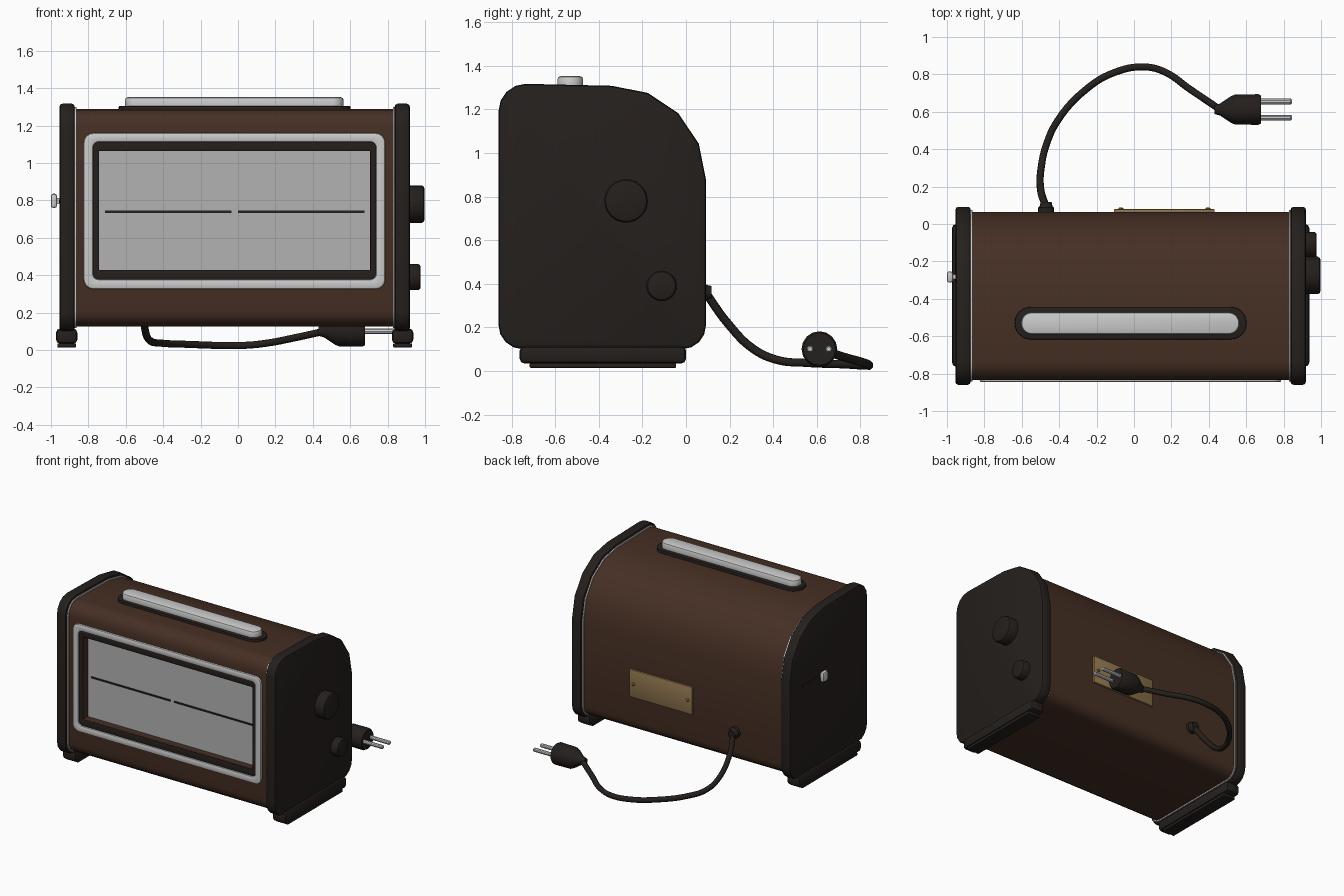
import bpy
import bmesh
from math import sin, cos, pi, radians
from mathutils import Vector

cube = bpy.data.objects.get("Cube")
if cube:
    bpy.data.objects.remove(cube, do_unlink=True)


def material(name, color, metallic=0.0, roughness=0.5):
    m = bpy.data.materials.new(name)
    m.use_nodes = True
    m.diffuse_color = (*color, 1)
    b = m.node_tree.nodes["Principled BSDF"]
    b.inputs["Base Color"].default_value = (*color, 1)
    b.inputs["Metallic"].default_value = metallic
    b.inputs["Roughness"].default_value = roughness
    return m


BROWN = material("brown enamel", (0.06, 0.028, 0.017))
DARK = material("dark plastic", (0.018, 0.014, 0.012))
SILVER = material("polished metal", (0.55, 0.56, 0.56))
GLASS = material("grey pane", (0.45, 0.45, 0.45))
BRASS = material("brass", (0.28, 0.18, 0.075))

MID = -0.018  # centre of the casing along x


def finish(name, bm, mat, bevel=0.0, segments=2):
    """Bevel the hard edges, then turn the bmesh into a smooth shaded object."""
    bmesh.ops.recalc_face_normals(bm, faces=bm.faces)
    if bevel:
        hard = [e for e in bm.edges if e.is_manifold and e.calc_face_angle() > radians(35)]
        bmesh.ops.bevel(bm, geom=hard, offset=bevel, segments=segments,
                        profile=0.5, affect='EDGES', clamp_overlap=True)
    me = bpy.data.meshes.new(name)
    bm.to_mesh(me)
    bm.free()
    me.materials.append(mat)
    ob = bpy.data.objects.new(name, me)
    bpy.context.collection.objects.link(ob)
    smooth(ob)
    return ob


def smooth(ob):
    bpy.ops.object.select_all(action='DESELECT')
    ob.select_set(True)
    bpy.context.view_layer.objects.active = ob
    bpy.ops.object.shade_smooth_by_angle(angle=radians(35))


def place(axis, u, v, t):
    """Point from outline coordinates u, v and the distance t along an axis."""
    return {'X': (t, u, v), 'Y': (u, t, v), 'Z': (u, v, t)}[axis]


def prism(name, outline, axis, a, b, mat, bevel=0.0, segments=2):
    bm = bmesh.new()
    ends = [[bm.verts.new(place(axis, u, v, t)) for u, v in outline] for t in (a, b)]
    n = len(outline)
    for ring in ends:
        bm.faces.new(ring)
    for i in range(n):
        j = (i + 1) % n
        bm.faces.new((ends[0][i], ends[0][j], ends[1][j], ends[1][i]))
    return finish(name, bm, mat, bevel, segments)


def frame(name, outer, inner, a, b, mat, bevel):
    """Flat frame facing the front between two outlines of equal length."""
    bm = bmesh.new()
    loops = [[bm.verts.new((u, t, v)) for u, v in o]
             for o, t in ((outer, a), (inner, a), (inner, b), (outer, b))]
    n = len(outer)
    for k in range(4):
        p, q = loops[k], loops[(k + 1) % 4]
        for i in range(n):
            j = (i + 1) % n
            bm.faces.new((p[i], p[j], q[j], q[i]))
    return finish(name, bm, mat, bevel)


def lathe(name, profile, axis, origin, mat, sides=24):
    """Turn (distance, radius) pairs around an axis through origin."""
    bm = bmesh.new()
    rings = []
    for t, r in profile:
        angles = [2 * pi * i / sides for i in range(sides)]
        rings.append([bm.verts.new(Vector(origin) + Vector(place(axis, r * cos(a), r * sin(a), t)))
                      for a in angles])
    for p, q in zip(rings, rings[1:]):
        for i in range(sides):
            j = (i + 1) % sides
            bm.faces.new((p[i], p[j], q[j], q[i]))
    bm.faces.new(rings[0])
    bm.faces.new(rings[-1])
    return finish(name, bm, mat)


def corners(arcs, steps=4):
    """Outline from quarter arcs (u, v, radius), counter-clockwise from the upper right."""
    return [(u + r * cos(pi / 2 * (k + i / steps)), v + r * sin(pi / 2 * (k + i / steps)))
            for k, (u, v, r) in enumerate(arcs) for i in range(steps + 1)]


def rounded(u0, u1, v0, v1, r, steps=4):
    return corners([(u1 - r, v1 - r, r), (u0 + r, v1 - r, r),
                    (u0 + r, v0 + r, r), (u1 - r, v0 + r, r)], steps)


def box(name, x, y, z, mat, bevel=0.0):
    outline = [(y[0], z[0]), (y[1], z[0]), (y[1], z[1]), (y[0], z[1])]
    return prism(name, outline, 'X', x[0], x[1], mat, bevel)


def side_outline(inset):
    return corners([(-0.34, 0.876, 0.432 - inset), (-0.735, 1.192, 0.125 - inset),
                    (-0.75, 0.21, 0.11 - inset), (-0.018, 0.21, 0.11 - inset)])


# Casing with a window recess in the front
WX, WZ = (-0.743, 0.706), (0.428, 1.064)
casing = prism("casing", side_outline(0.027), 'X', MID - 0.86, MID + 0.86, BROWN)
cutter = box("window_cutter", WX, (-1, -0.76), WZ, BROWN)
cutter.hide_render = True
cut = casing.modifiers.new("window", 'BOOLEAN')
cut.operation = 'DIFFERENCE'
cut.solver = 'EXACT'
cut.object = cutter
bpy.context.view_layer.objects.active = casing
bpy.ops.object.modifier_apply(modifier=cut.name)
bpy.data.objects.remove(cutter, do_unlink=True)
smooth(casing)

# Window frames, pane and heating bars
frame("window_bezel", rounded(-0.825, 0.787, 0.326, 1.16, 0.05),
      rounded(-0.775, 0.738, 0.378, 1.112, 0.03), -0.846, -0.81, SILVER, 0.01)
frame("window_gasket", rounded(-0.785, 0.748, 0.368, 1.122, 0.03),
      rounded(*WX, *WZ, 0.003), -0.836, -0.815, DARK, 0.004)
box("window_pane", WX, (-0.775, -0.755), WZ, GLASS)
for name, x in (("heating_bar_right", (-0.71, -0.035)), ("heating_bar_left", (0.0, 0.675))):
    box(name, x, (-0.782, -0.77), (0.734, 0.746), DARK)

# End plates, trim rings and feet on both sides
for side, s in (("left", 1), ("right", -1)):
    prism("end_plate_" + side, side_outline(0), 'X', MID + s * 0.855, MID + s * 0.937,
          DARK, 0.016)
    prism("trim_ring_" + side, side_outline(0.018), 'X', MID + s * 0.846, MID + s * 0.858, SILVER)
    c = MID + s * 0.898
    box("foot_" + side, (c - 0.057, c + 0.057), (-0.763, 0.0), (0.034, 0.115), DARK, 0.022)
    box("foot_pad_" + side, (c - 0.05, c + 0.05), (-0.717, -0.045), (0.014, 0.036), DARK, 0.004)

# Top slot surround and bar
prism("slot_surround", rounded(-0.638, 0.602, -0.617, -0.443, 0.086, 6), 'Z',
      1.27, 1.305, DARK, 0.006)
prism("slot_bar", rounded(-0.604, 0.564, -0.59, -0.472, 0.058, 6), 'Z',
      1.28, 1.352, SILVER, 0.014)

# Control knobs
for name, y, z, r, h in (("large_knob", -0.275, 0.78, 0.1, 0.078),
                         ("small_knob", -0.112, 0.39, 0.07, 0.058)):
    lathe(name, [(-0.01, r), (h - 0.014, r), (h - 0.004, r - 0.006), (h, r - 0.016)],
          'X', (0.919, y, z), DARK)

# Lever and its slot
box("lever_slot", (-0.958, -0.94), (-0.31, -0.06), (0.785, 0.805), DARK)
box("lever_stem", (-0.98, -0.93), (-0.295, -0.271), (0.782, 0.812), SILVER)
box("lever_tip", (-1.0, -0.968), (-0.313, -0.253), (0.76, 0.836), SILVER, 0.012)

# Blank back plate with rivets
box("back_plate", (-0.107, 0.43), (0.055, 0.079), (0.4, 0.612), BRASS, 0.003)
for name, x in (("rivet_right", -0.07), ("rivet_left", 0.395)):
    lathe(name, [(-0.01, 0.013), (0.005, 0.013), (0.01, 0.007)], 'Y', (x, 0.079, 0.506), BRASS, 12)

# Power cord
lathe("cord_grommet", [(-0.02, 0.042), (0.02, 0.042), (0.028, 0.034), (0.05, 0.03)],
      'Y', (-0.47, 0.067, 0.36), DARK, 16)
path = [(-0.47, 0.09, 0.36), (-0.5, 0.19, 0.22), (-0.495, 0.31, 0.1), (-0.47, 0.42, 0.05),
        (-0.41, 0.55, 0.037), (-0.25, 0.725, 0.03), (-0.105, 0.81, 0.025), (0.05, 0.84, 0.026),
        (0.16, 0.815, 0.038), (0.3, 0.72, 0.065), (0.46, 0.612, 0.1)]
curve = bpy.data.curves.new("power_cord", 'CURVE')
curve.dimensions = '3D'
curve.bevel_depth = 0.02
curve.bevel_resolution = 2
curve.resolution_u = 6
curve.use_fill_caps = True
spline = curve.splines.new('BEZIER')
spline.bezier_points.add(len(path) - 1)
for point, co in zip(spline.bezier_points, path):
    point.co = co
    point.handle_left_type = point.handle_right_type = 'AUTO'
curve.materials.append(DARK)
bpy.context.collection.objects.link(bpy.data.objects.new("power_cord", curve))

# Plug with two pins
PLUG = (0.43, 0.612, 0.1)
lathe("plug", [(0, 0.024), (0.03, 0.032), (0.09, 0.072), (0.11, 0.08), (0.235, 0.082),
               (0.25, 0.074)], 'X', PLUG, DARK, 16)
for name, dy in (("plug_pin_back", 0.043), ("plug_pin_front", -0.043)):
    lathe(name, [(0.24, 0.015), (0.408, 0.015), (0.414, 0.01)], 'X',
          (PLUG[0], PLUG[1] + dy, PLUG[2]), SILVER, 10)
